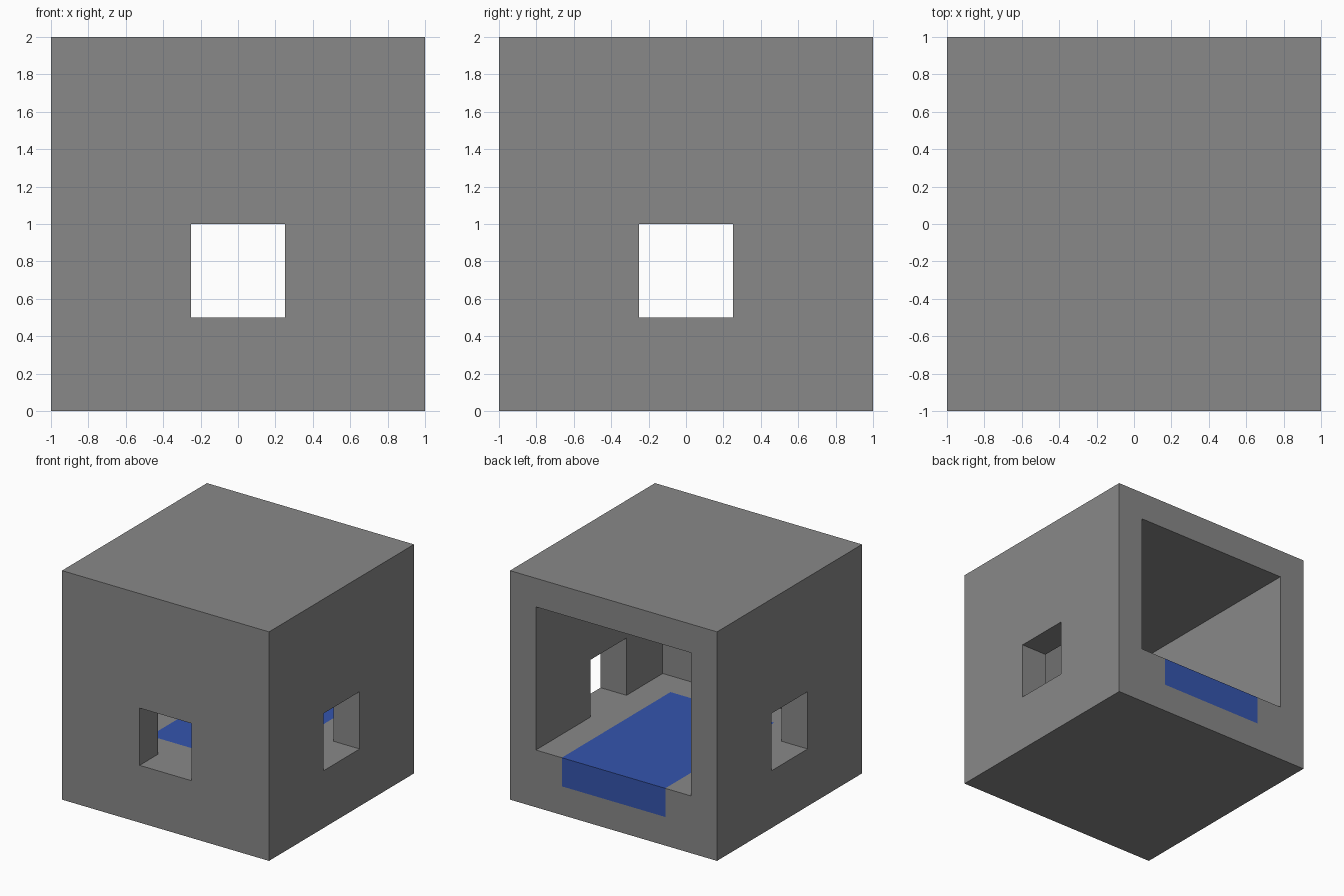
import bpy

default_cube = bpy.data.objects.get("Cube")
if default_cube:
    bpy.data.objects.remove(default_cube, do_unlink=True)


def material(name, colour):
    mat = bpy.data.materials.new(name)
    mat.use_nodes = True
    mat.diffuse_color = colour
    mat.node_tree.nodes["Principled BSDF"].inputs["Base Color"].default_value = colour
    return mat


def box(name, low, high, mat=None):
    """Axis-aligned box between two opposite corners."""
    bpy.ops.mesh.primitive_cube_add(size=1)
    obj = bpy.context.object
    obj.name = name
    for vert in obj.data.vertices:
        vert.co = [h if c > 0 else l for c, l, h in zip(vert.co, low, high)]
    if mat:
        obj.data.materials.append(mat)
    return obj


def cut(target, low, high):
    """Subtract a box from the target and discard the cutter."""
    cutter = box("cutter", low, high)
    cutter.hide_render = True
    mod = target.modifiers.new("cut", "BOOLEAN")
    mod.operation = "DIFFERENCE"
    mod.solver = "EXACT"
    mod.object = cutter
    bpy.context.view_layer.objects.active = target
    bpy.ops.object.modifier_apply(modifier=mod.name)
    bpy.data.objects.remove(cutter, do_unlink=True)


grey = material("wall grey", (0.25, 0.25, 0.25, 1))
blue = material("floor blue", (0.035, 0.09, 0.42, 1))

floor, wide, win, out = 0.5, 0.75, 0.25, 1.2

# Outer block, hollowed into a room open at the back
shell = box("house_shell", (-1, -1, 0), (1, 1, 2), grey)
cut(shell, (-wide, -wide, floor), (wide, out, 1.75))

# Front window and the two side windows, level with the floor
cut(shell, (-win, -out, floor), (win, 0, 1))
cut(shell, (-out, -win, floor), (out, win, 1))

# Blue slab set flush into the floor and the back sill
cut(shell, (-0.5, -0.5, 0.25), (0.5, out, floor + 0.2))
box("floor_slab", (-0.5, -0.5, 0.25), (0.5, 1, floor), blue)
